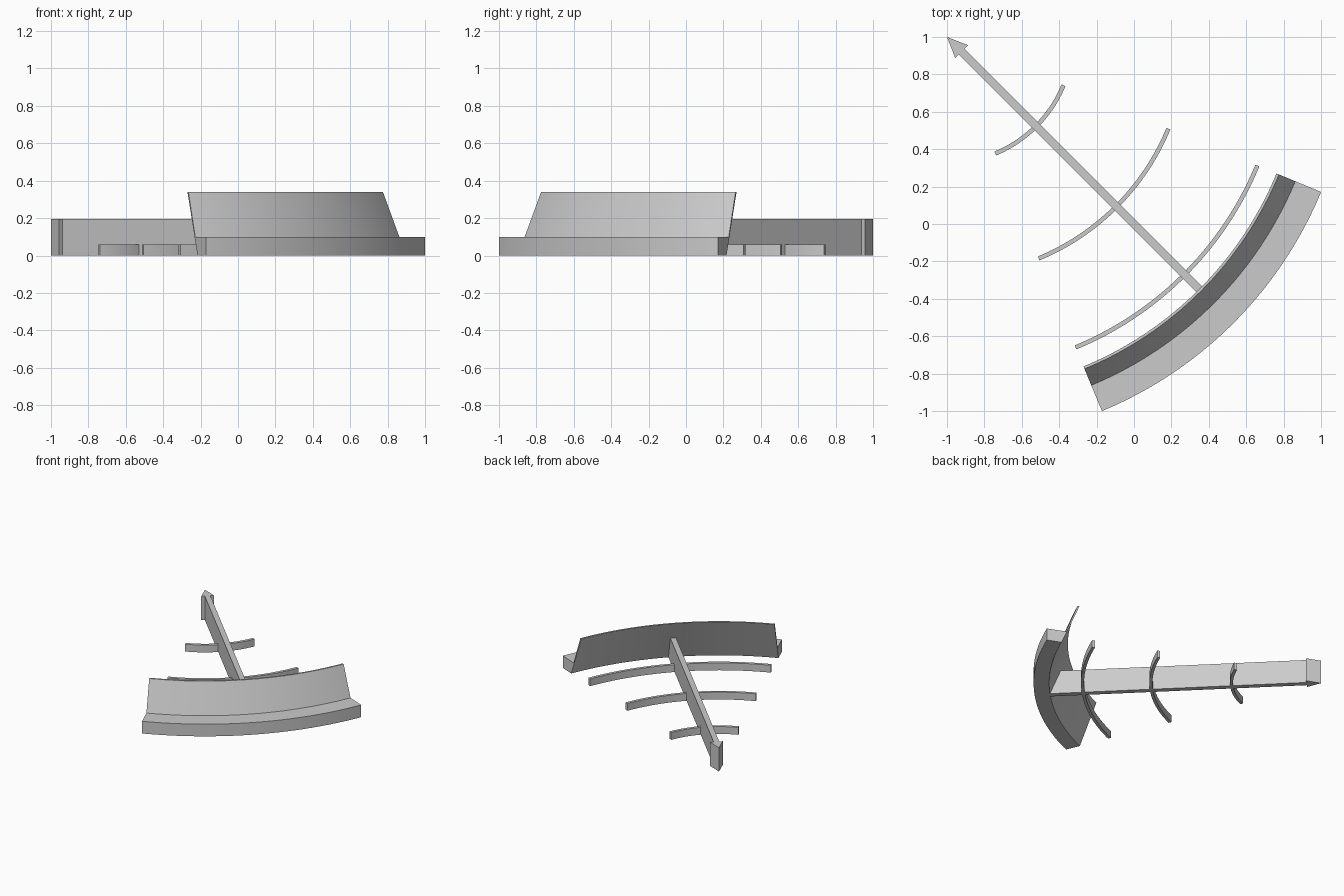
import bpy, bmesh
from math import radians, cos, sin

cube = bpy.data.objects.get("Cube")
if cube:
    bpy.data.objects.remove(cube, do_unlink=True)

ORIGIN = (-1.0, 1.0)       # shared centre of all arcs, at the arrow tip
AXIS = radians(-45)        # direction of the arrow shaft
HALF = radians(22.5)       # half the sweep of every arc

grey = bpy.data.materials.new("plain grey")
grey.use_nodes = True
COLOUR = (0.6, 0.6, 0.6, 1)
grey.diffuse_color = COLOUR
grey.node_tree.nodes["Principled BSDF"].inputs["Base Color"].default_value = COLOUR


def place(along, across, z):
    """Point measured along and across the shaft axis."""
    return (ORIGIN[0] + along * cos(AXIS) - across * sin(AXIS),
            ORIGIN[1] + along * sin(AXIS) + across * cos(AXIS), z)


def loft(name, rings):
    """Closed solid skinned through a list of matching rings."""
    bm = bmesh.new()
    loops = [[bm.verts.new(p) for p in ring] for ring in rings]
    n = len(loops[0])
    for a, b in zip(loops, loops[1:]):
        for i in range(n):
            j = (i + 1) % n
            bm.faces.new((a[i], a[j], b[j], b[i]))
    bm.faces.new(loops[0][::-1])
    bm.faces.new(loops[-1])
    bmesh.ops.recalc_face_normals(bm, faces=bm.faces)
    mesh = bpy.data.meshes.new(name)
    bm.to_mesh(mesh)
    bm.free()
    mesh.materials.append(grey)
    obj = bpy.data.objects.new(name, mesh)
    bpy.context.collection.objects.link(obj)
    bpy.ops.object.select_all(action='DESELECT')
    obj.select_set(True)
    bpy.context.view_layer.objects.active = obj
    bpy.ops.object.shade_smooth_by_angle(angle=radians(20))
    return obj


def sweep(name, profile, steps=40):
    """Radius/height profile swept around the common centre."""
    angles = [HALF * (2 * i / steps - 1) for i in range(steps + 1)]
    loft(name, [[place(r * cos(a), r * sin(a), z) for r, z in profile]
                for a in angles])


# Curved screen leaning inward on its stepped base
sweep("leaning_wall_and_base", [(2.165, 0), (2.165, 0.1), (2.016, 0.1),
                                (1.921, 0.34), (1.907, 0.34), (2.048, 0)])

# Low concentric ribs
for label, r in (("inner", 0.663), ("middle", 1.27), ("outer", 1.785)):
    sweep(label + "_arc_rib", [(r, 0), (r + 0.023, 0),
                               (r + 0.023, 0.06), (r, 0.06)])

# Shaft, its far end mitred to the slope of the wall
H, W = 0.195, 0.021
loft("arrow_shaft", [[place(s, w, z) for w, z in
                      ((-W, 0), (W, 0), (W, H), (-W, H))
                      for s in [0.1 if not end else 2.05 - 0.42 * z]]
                     for end in (0, 1)])

# Triangular arrow head
loft("arrow_head", [[place(s, w, z) for s, w in
                     ((0, 0), (0.11, -0.048), (0.11, 0.048))]
                    for z in (0, H)])
